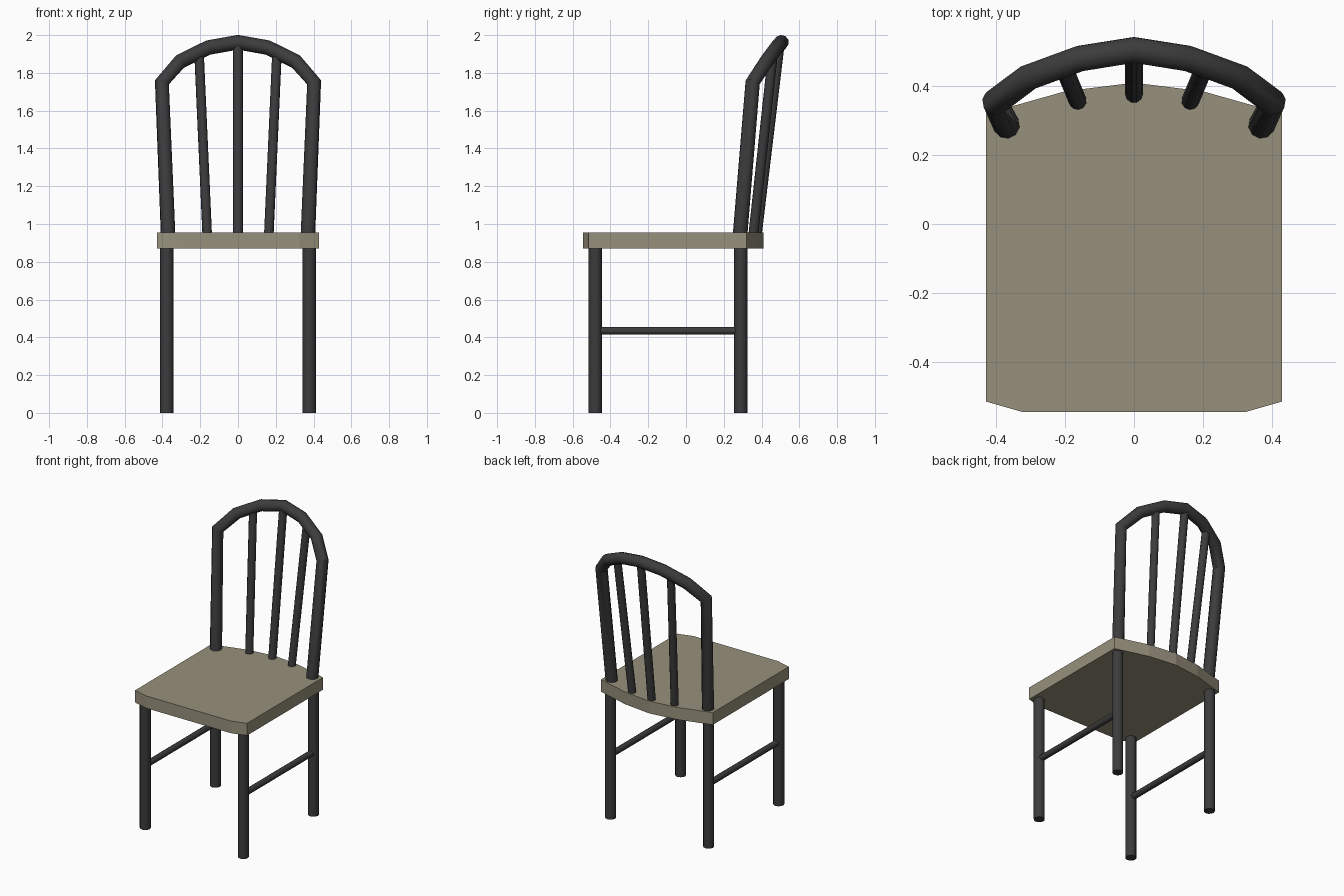
import bpy, bmesh, math

if "Cube" in bpy.data.objects:
    bpy.data.objects.remove(bpy.data.objects["Cube"])


def material(name, rgb):
    m = bpy.data.materials.new(name)
    m.diffuse_color = (*rgb, 1)
    m.use_nodes = True
    m.node_tree.nodes["Principled BSDF"].inputs["Base Color"].default_value = m.diffuse_color
    return m


METAL = material("dark_metal", (0.045, 0.045, 0.047))
WOOD = material("tan_seat", (0.31, 0.28, 0.20))


def tube(name, points, radius, resolution=4):
    """Round bar swept along straight segments (4 + 2 * resolution sides)."""
    curve = bpy.data.curves.new(name, "CURVE")
    curve.dimensions = "3D"
    curve.bevel_depth = radius
    curve.bevel_resolution = resolution
    curve.use_fill_caps = True
    spline = curve.splines.new("POLY")
    spline.points.add(len(points) - 1)
    for sp, p in zip(spline.points, points):
        sp.co = (*p, 1)
    ob = bpy.data.objects.new(name, curve)
    bpy.context.collection.objects.link(ob)
    bpy.ops.object.select_all(action="DESELECT")
    ob.select_set(True)
    bpy.context.view_layer.objects.active = ob
    bpy.ops.object.convert(target="MESH")
    ob = bpy.context.object
    ob.data.materials.clear()
    ob.data.materials.append(METAL)
    bpy.ops.object.shade_smooth_by_angle(angle=math.radians(40))
    return ob


def mirrored(half):
    """Full left-to-right path from a right half that ends on x = 0."""
    return [(-p[0], *p[1:]) for p in half] + half[-2::-1]


# Seat: slab with clipped front corners and bowed back edge
SEAT_BOTTOM, SEAT_TOP = 0.87, 0.955
right = [(0.325, -0.545), (0.43, -0.515), (0.43, 0.32), (0.2, 0.385), (0, 0.41)]
outline = right + [(-x, y) for x, y in right[-2::-1]]
bm = bmesh.new()
base = bm.faces.new([bm.verts.new((x, y, SEAT_BOTTOM)) for x, y in outline])
top = bmesh.ops.extrude_face_region(bm, geom=[base], use_keep_orig=True)["geom"]
bmesh.ops.translate(bm, vec=(0, 0, SEAT_TOP - SEAT_BOTTOM),
                    verts=[v for v in top if isinstance(v, bmesh.types.BMVert)])
bmesh.ops.recalc_face_normals(bm, faces=bm.faces)
mesh = bpy.data.meshes.new("seat")
bm.to_mesh(mesh)
bm.free()
mesh.materials.append(WOOD)
bpy.context.collection.objects.link(bpy.data.objects.new("seat", mesh))

# Legs and side stretchers
LEG_X, FRONT_Y, BACK_Y = 0.377, -0.48, 0.29
for side, s in (("left", -1), ("right", 1)):
    x = s * LEG_X
    for row, y in (("front", FRONT_Y), ("back", BACK_Y)):
        tube(f"{row}_leg_{side}", [(x, y, 0), (x, y, SEAT_BOTTOM + 0.01)], 0.035)
    tube(f"stretcher_{side}", [(x, FRONT_Y, 0.435), (x, BACK_Y, 0.435)], 0.021, 3)

# Back frame: leaning posts joined by a curved arch
frame = [(0.37, 0.286, 0.94), (0.403, 0.353, 1.75), (0.307, 0.425, 1.86),
         (0.157, 0.48, 1.934), (0, 0.505, 1.962)]
tube("back_frame", mirrored(frame), 0.039, 3)

# Spindles
tube("spindle_middle", [(0, 0.376, 0.94), (0, 0.497, 1.95)], 0.026, 3)
for side, s in (("left", -1), ("right", 1)):
    tube(f"spindle_{side}", [(s * 0.163, 0.356, 0.94), (s * 0.206, 0.46, 1.9)], 0.026, 3)
